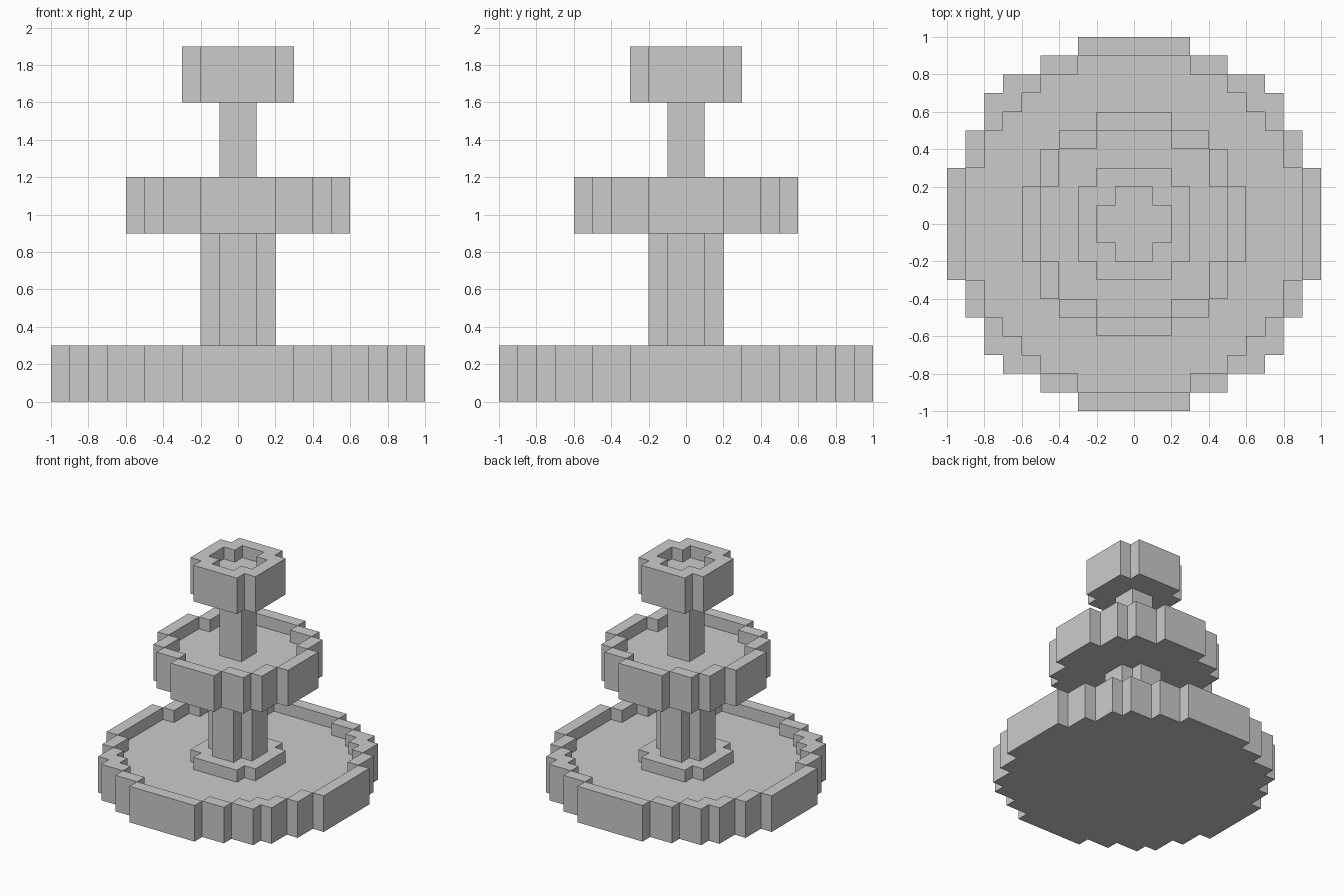
import bpy, bmesh

if "Cube" in bpy.data.objects:
    bpy.data.objects.remove(bpy.data.objects["Cube"])

S = 0.1  # voxel size


def half_width(steps, i):
    """Half width (in voxels) of a stepped disc at cell row i.
    steps holds one half width per row, counted outwards from the centre."""
    row = i if i >= 0 else -i - 1
    return steps[row] if row < len(steps) else 0


def disc(steps, z0, z1):
    """Set of voxel cells filling a stepped disc between two levels."""
    n = len(steps)
    return {(x, y, z)
            for y in range(-n, n)
            for x in range(-half_width(steps, y), half_width(steps, y))
            for z in range(z0, z1)}


# Corner offsets of each cube side, keyed by outward direction
SIDES = {
    (1, 0, 0): ((1, 0, 0), (1, 1, 0), (1, 1, 1), (1, 0, 1)),
    (-1, 0, 0): ((0, 0, 0), (0, 0, 1), (0, 1, 1), (0, 1, 0)),
    (0, 1, 0): ((0, 1, 0), (0, 1, 1), (1, 1, 1), (1, 1, 0)),
    (0, -1, 0): ((0, 0, 0), (1, 0, 0), (1, 0, 1), (0, 0, 1)),
    (0, 0, 1): ((0, 0, 1), (1, 0, 1), (1, 1, 1), (0, 1, 1)),
    (0, 0, -1): ((0, 0, 0), (0, 1, 0), (1, 1, 0), (1, 0, 0)),
}


def build(name, cells):
    """Make an object from the exposed sides of a set of voxel cells."""
    bm = bmesh.new()
    verts = {}
    for c in cells:
        for d, corners in SIDES.items():
            if tuple(a + b for a, b in zip(c, d)) in cells:
                continue
            keys = [tuple(a + b for a, b in zip(c, k)) for k in corners]
            for k in keys:
                if k not in verts:
                    verts[k] = bm.verts.new([v * S for v in k])
            bm.faces.new([verts[k] for k in keys])
    mesh = bpy.data.meshes.new(name)
    bm.to_mesh(mesh)
    bm.free()
    obj = bpy.data.objects.new(name, mesh)
    bpy.context.collection.objects.link(obj)
    return obj


def bowl(name, outer, inner, z):
    """Basin three voxels tall with a one voxel deep recess."""
    build(name, disc(outer, z, z + 3) - disc(inner, z + 2, z + 3))


# Basins, bottom to top
bowl("lower_basin", [10, 10, 10, 9, 9, 8, 8, 7, 5, 3],
     [9, 9, 9, 8, 8, 7, 6, 5, 3], 0)
bowl("middle_basin", [6, 6, 5, 5, 4, 2], [5, 5, 4, 4, 2], 9)
bowl("upper_basin", [3, 3, 2], [2, 1], 16)

# Foot collar and columns
build("foot_collar", disc([3, 3, 2], 2, 3))
build("lower_column", disc([2, 1], 3, 9))
build("upper_column", disc([1], 11, 16))
